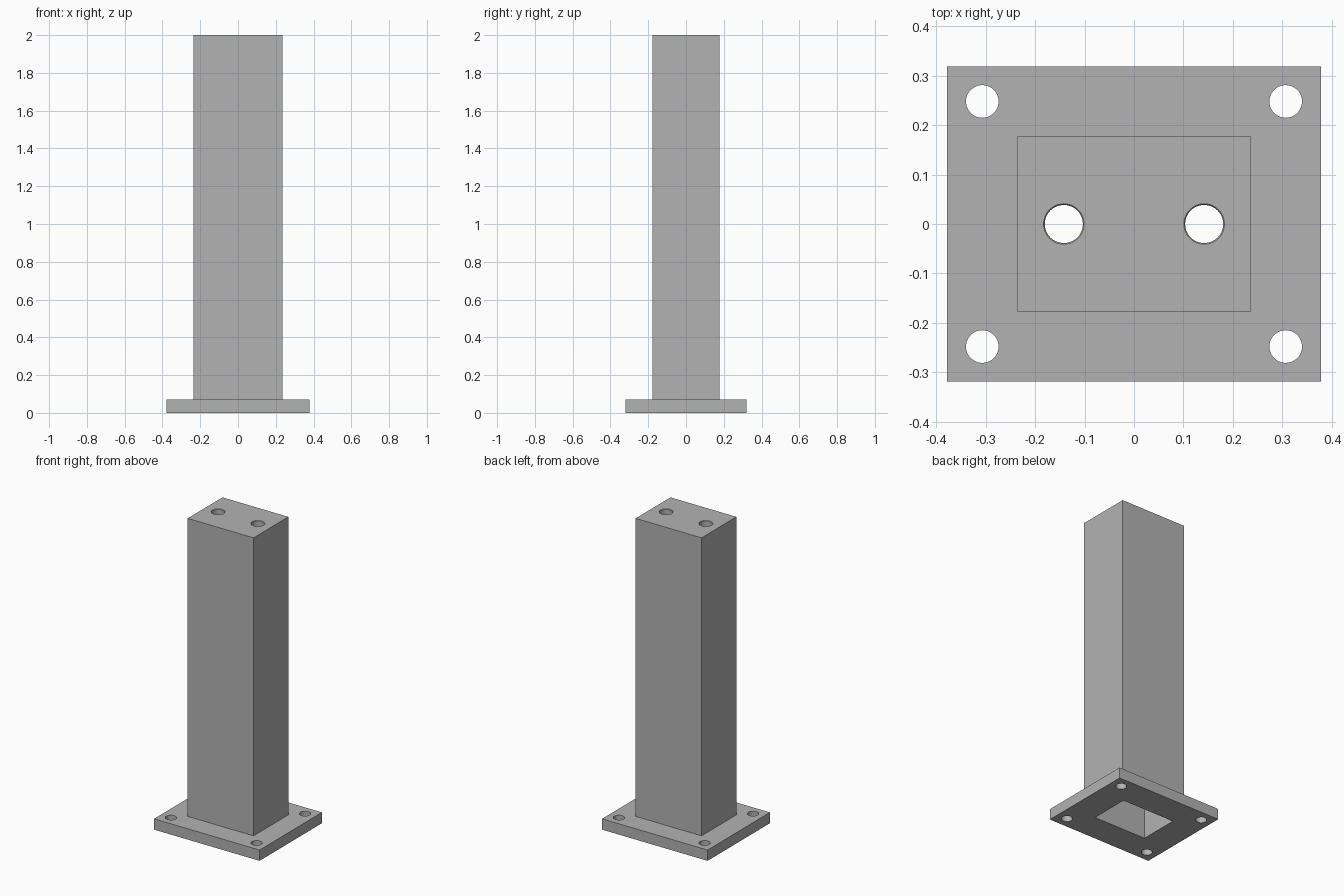
import bpy
import bmesh
from mathutils import Matrix

cube = bpy.data.objects.get("Cube")
if cube:
    bpy.data.objects.remove(cube, do_unlink=True)

# Plain grey metal
grey = bpy.data.materials.new("grey metal")
grey.use_nodes = True
colour = (0.45, 0.45, 0.45, 1)
grey.diffuse_color = colour
grey.node_tree.nodes["Principled BSDF"].inputs["Base Color"].default_value = colour

BASE_H, TOP = 0.07, 2.0
CAP = 0.07
OUTER = (0.472, 0.356)
INNER = (0.378, 0.26)


def make_object(name, bm):
    mesh = bpy.data.meshes.new(name)
    bm.to_mesh(mesh)
    bm.free()
    mesh.materials.append(grey)
    obj = bpy.data.objects.new(name, mesh)
    bpy.context.collection.objects.link(obj)
    return obj


def box(name, size, z0, z1):
    bm = bmesh.new()
    place = Matrix.Translation((0, 0, (z0 + z1) / 2)) @ Matrix.Diagonal((*size, z1 - z0, 1))
    bmesh.ops.create_cube(bm, size=1, matrix=place)
    return make_object(name, bm)


def cone(name, x, y, z0, z1, r0, r1):
    bm = bmesh.new()
    bmesh.ops.create_cone(bm, cap_ends=True, segments=48, radius1=r0, radius2=r1,
                          depth=z1 - z0, matrix=Matrix.Translation((x, y, (z0 + z1) / 2)))
    return make_object(name, bm)


def activate(obj):
    bpy.ops.object.select_all(action='DESELECT')
    obj.select_set(True)
    bpy.context.view_layer.objects.active = obj


def cut(target, cutter):
    cutter.hide_render = True
    mod = target.modifiers.new("cut", 'BOOLEAN')
    mod.operation, mod.solver, mod.object = 'DIFFERENCE', 'EXACT', cutter
    activate(target)
    bpy.ops.object.modifier_apply(modifier=mod.name)
    bpy.data.objects.remove(cutter, do_unlink=True)


# Base plate with a central opening and four bolt holes
base = box("base_plate", (0.756, 0.638), 0, BASE_H)
cut(base, box("opening_cutter", INNER, -0.1, 0.2))
for x in (-0.307, 0.307):
    for y in (-0.248, 0.248):
        cut(base, cone("bolt_cutter", x, y, -0.1, 0.2, 0.033, 0.033))

# Hollow column, closed at the top, with two chamfered holes
column = box("column", OUTER, BASE_H, TOP)
cut(column, box("cavity_cutter", INNER, -0.1, TOP - CAP))
for x in (-0.142, 0.142):
    cut(column, cone("bore_cutter", x, 0, TOP - 0.2, TOP + 0.1, 0.0385, 0.0385))
    cut(column, cone("chamfer_cutter", x, 0, TOP - 0.006, TOP + 0.002, 0.0365, 0.0425))

for obj in (base, column):
    activate(obj)
    bpy.ops.object.shade_smooth_by_angle()
